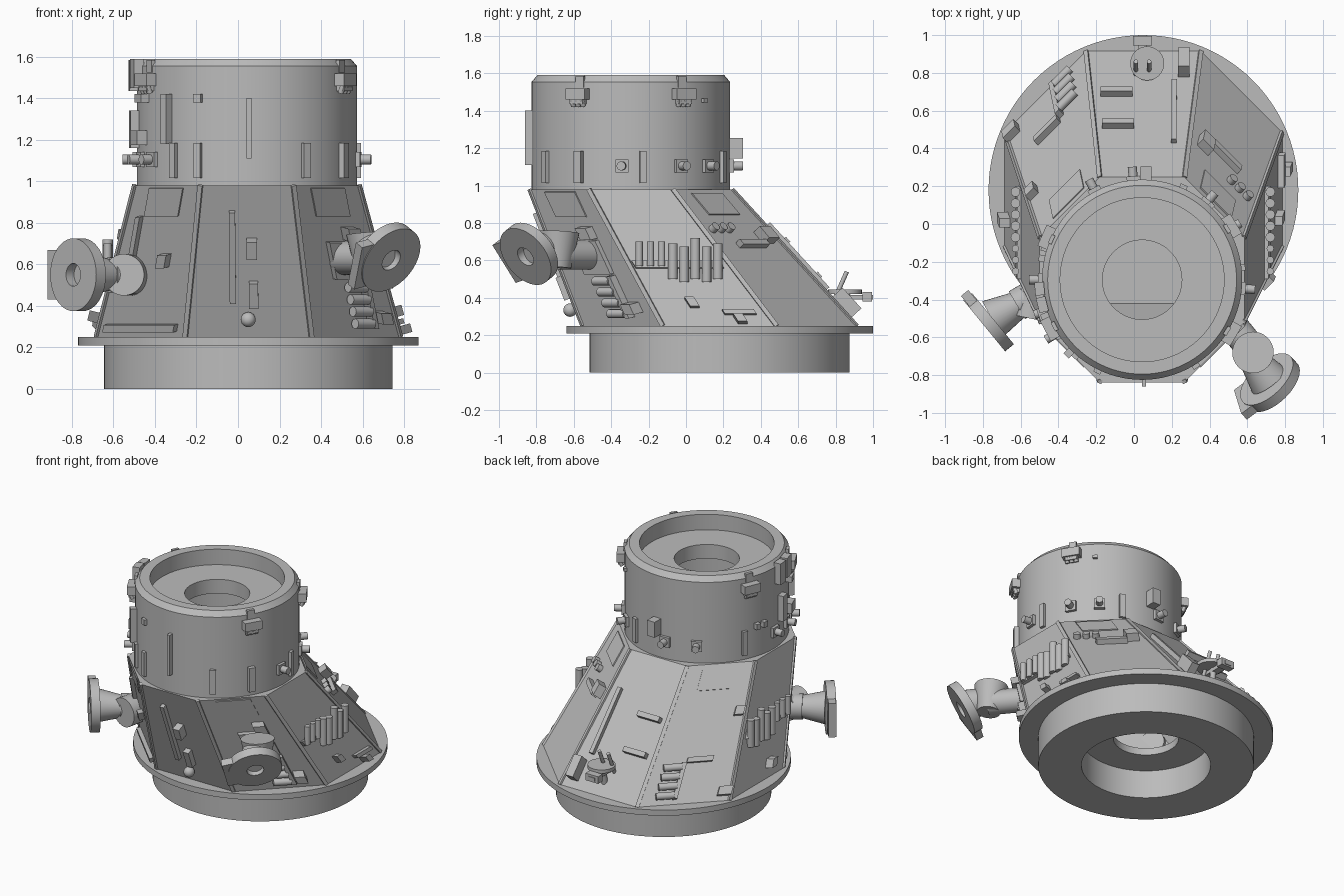
import bpy, bmesh
from math import cos, sin, pi, radians
from mathutils import Matrix, Vector

cube = bpy.data.objects.get("Cube")
if cube:
    bpy.data.objects.remove(cube, do_unlink=True)

grey = bpy.data.materials.new("Satin grey")
grey.use_nodes = True
grey.diffuse_color = (0.5, 0.5, 0.5, 1)
grey.node_tree.nodes["Principled BSDF"].inputs["Base Color"].default_value = (0.5, 0.5, 0.5, 1)

BASE = Vector((0.05, 0.18, 0))
DRUM = Vector((0.043, -0.295, 0))
LOW, HIGH = 0.25, 0.98
Z = Vector((0, 0, 1))


def finish(name, bm, smooth=False):
    bmesh.ops.remove_doubles(bm, verts=bm.verts, dist=1e-5)
    bmesh.ops.recalc_face_normals(bm, faces=bm.faces)
    mesh = bpy.data.meshes.new(name)
    bm.to_mesh(mesh)
    bm.free()
    obj = bpy.data.objects.new(name, mesh)
    bpy.context.collection.objects.link(obj)
    mesh.materials.append(grey)
    if smooth:
        bpy.ops.object.select_all(action='DESELECT')
        obj.select_set(True)
        bpy.context.view_layer.objects.active = obj
        bpy.ops.object.shade_smooth_by_angle(angle=radians(35))
    return obj


def loft(bm, rings):
    """Skin a closed loop of rings."""
    rings = [[bm.verts.new(p) for p in ring] for ring in rings]
    for i, a in enumerate(rings):
        b = rings[(i + 1) % len(rings)]
        for j in range(len(a)):
            k = (j + 1) % len(a)
            bm.faces.new((a[j], a[k], b[k], b[j]))


def lathe(name, profile, loc, axis=Z, seg=32):
    rot = Vector(axis).to_track_quat('Z', 'Y')
    bm = bmesh.new()
    loft(bm, [[Vector(loc) + rot @ Vector((r * cos(2 * pi * i / seg), r * sin(2 * pi * i / seg), h))
               for i in range(seg)] for r, h in profile])
    bmesh.ops.dissolve_degenerate(bm, dist=1e-5, edges=bm.edges)
    return finish(name, bm, True)


def tube(name, p0, p1, r0, r1=None, seg=16):
    p0, p1 = Vector(p0), Vector(p1)
    length = (p1 - p0).length
    return lathe(name, [(0, 0), (r0, 0), (r1 or r0, length), (0, length)], p0, p1 - p0, seg)


def frame(origin, t, up, n):
    m = Matrix((t, up, n)).transposed().to_4x4()
    m.translation = origin
    return m


def box(name, m, w, h, depth, u=0, v=0, sink=0.01):
    """Box standing on the surface described by frame m."""
    bm = bmesh.new()
    bmesh.ops.create_cube(bm, size=1, matrix=m @ Matrix.Translation((u, v, depth / 2 - sink))
                          @ Matrix.Diagonal((w, h, depth, 1)))
    return finish(name, bm)


def panel(angle, u, z):
    """Frame on a sloping side of the octagonal skirt."""
    a = radians(angle)
    d, t = Vector((cos(a), sin(a), 0)), Vector((-sin(a), cos(a), 0))
    b = BASE + d * 0.735 + Z * LOW
    up = DRUM + d * 0.543 + Z * HIGH - b
    p = b + up * ((z - LOW) / (HIGH - LOW)) + t * u
    up.normalize()
    return frame(p, t, up, t.cross(up))


def wall(angle, z):
    """Frame on the drum wall."""
    a = radians(angle)
    d = Vector((cos(a), sin(a), 0))
    return frame(DRUM + d * 0.53 + Z * z, Vector((-sin(a), cos(a), 0)), Z, d)


def octagon(centre, apothem, z):
    r = apothem / cos(pi / 8)
    return [centre + Vector((r * cos(pi / 8 + i * pi / 4), r * sin(pi / 8 + i * pi / 4), z)) for i in range(8)]


# Base ring, skirt and drum
lathe("base_ring", [(0.416, 0), (0.695, 0), (0.695, 0.21), (0.82, 0.21), (0.82, 0.25),
                    (0.21, 0.25), (0.21, 0.2), (0.416, 0.2)], BASE, seg=96)
bm = bmesh.new()
low, high = octagon(BASE, 0.735, LOW), octagon(DRUM, 0.543, HIGH)
loft(bm, [low, high, octagon(DRUM, 0.42, HIGH), octagon(BASE, 0.6, LOW)])
finish("skirt", bm)
lathe("drum", [(0.53, 0.96), (0.53, 1.555), (0.5, 1.59), (0.434, 1.59), (0.434, 1.48), (0.21, 1.48),
               (0.21, 1.38), (0.41, 1.38), (0.41, 0.96)], DRUM, seg=96)

# Seam strips along the skirt corners
for i, (p, q) in enumerate(zip(low, high)):
    up = (q - p).normalized()
    d = Vector((cos(pi / 8 + i * pi / 4), sin(pi / 8 + i * pi / 4), 0))
    t = up.cross(d).normalized()
    box("seam_strip", frame((p + q) / 2, t, up, t.cross(up)), 0.024, (q - p).length, 0.02, sink=0.014)

# Thin hatch plates at the top of the diagonal sides
for angle in (45, 135, -135, -45):
    box("hatch_plate", panel(angle, 0, 0.9), 0.23, 0.15, 0.018)

# Handrails and small boxes on the skirt: angle, u, z, width, height, depth
for item in ((-90, -0.073, 0.64, 0.03, 0.47, 0.04), (-135, 0, 0.295, 0.48, 0.04, 0.04),
             (0, 0.15, 0.32, 0.17, 0.03, 0.05), (45, 0.01, 0.68, 0.2, 0.035, 0.05),
             (90, 0.14, 0.5, 0.17, 0.035, 0.05), (90, 0.13, 0.686, 0.17, 0.035, 0.05),
             (90, -0.165, 0.61, 0.028, 0.47, 0.04), (135, 0.03, 0.477, 0.17, 0.035, 0.05),
             (-135, -0.14, 0.72, 0.03, 0.25, 0.04)):
    box("handrail", panel(*item[:3]), *item[3:])
for item in ((-90, 0.02, 0.685, 0.05, 0.09, 0.07), (-90, 0.027, 0.46, 0.045, 0.13, 0.05),
             (0, -0.07, 0.37, 0.05, 0.06, 0.06), (45, 0.154, 0.72, 0.08, 0.08, 0.07),
             (90, -0.215, 0.345, 0.06, 0.15, 0.09), (135, 0.204, 0.72, 0.06, 0.06, 0.06),
             (135, 0.253, 0.3, 0.09, 0.06, 0.06), (-45, 0.17, 0.35, 0.07, 0.06, 0.09),
             (-45, 0.08, 0.75, 0.08, 0.07, 0.07), (180, 0.1, 0.34, 0.05, 0.06, 0.08),
             (0, 0.13, 0.28, 0.05, 0.05, 0.08), (-135, 0.08, 0.62, 0.06, 0.07, 0.05)):
    box("equipment_box", panel(*item[:3]), *item[3:])
for u in (-0.18, -0.12, -0.06):
    m = panel(45, u, 0.765)
    tube("round_knob", m.translation, m @ Vector((0, 0, 0.035)), 0.024)

# Ball on the front side
bm = bmesh.new()
bmesh.ops.create_uvsphere(bm, u_segments=20, v_segments=12, radius=0.036,
                          matrix=Matrix.Translation(panel(-90, 0, 0.345) @ Vector((0, 0, 0.03))))
finish("front_ball", bm, True)

# Upright bottle racks on the left and right sides
for angle in (0, 180):
    side = 1 if angle == 0 else -1
    for i in range(8):
        m = panel(angle, 0, 0.575)
        y = -0.25 + 0.06 * i
        thin = i < 3
        p = Vector((m.translation.x + side * 0.025, y, 0.57 if thin else 0.485 + 0.015 * (i % 2)))
        tube("rack_bottle", p, p + Z * (0.13 if thin else 0.19 + 0.03 * (i % 3 == 2)), 0.019 if thin else 0.025)
    rail = panel(angle, 0, 0.575)
    rail.translation.y = -0.045
    box("rack_rail", rail, 0.47, 0.045, 0.035)

# Horizontal bottle racks on two diagonal sides
for angle, u, z in ((-45, 0.06, 0.41), (135, -0.12, 0.37)):
    m = panel(angle, u, z)
    box("rack_bar", m, 0.03, 0.25, 0.06, u=0.05)
    for i in range(4):
        v = -0.1 + 0.065 * i
        tube("short_bottle", m @ Vector((-0.08, v, 0.035)), m @ Vector((0.04, v, 0.035)), 0.024)

# Round platform on a bracket at the back
tube("platform_disc", (0.07, 0.85, 0.42), (0.07, 0.85, 0.445), 0.09, seg=32)
upright = frame(Vector((0.045, 0.9, 0.4)), Vector((1, 0, 0)), Vector((0, 1, 0)), Z)
box("platform_arm", upright, 0.05, 0.2, 0.025)
box("platform_end", upright, 0.1, 0.05, 0.05, v=0.07, sink=0.02)
for x in (0.01, 0.08):
    tube("platform_strut", (x, 0.78, 0.36), (x, 0.86, 0.54), 0.012)
tube("platform_post", (0.05, 0.84, 0.3), (0.05, 0.86, 0.43), 0.02)

# Drum fittings: vertical rails as angle, z, width, height, depth
for item in ((-89, 1.255, 0.022, 0.29, 0.045), (-135, 1.3, 0.04, 0.24, 0.05), (-131, 1.1, 0.035, 0.17, 0.03),
             (-116, 1.1, 0.035, 0.17, 0.03), (-58, 1.1, 0.04, 0.17, 0.03), (-31, 1.1, 0.045, 0.17, 0.04),
             (7, 1.1, 0.035, 0.17, 0.03), (66, 1.1, 0.04, 0.17, 0.03), (152, 1.1, 0.035, 0.17, 0.03),
             (-116, 1.4, 0.04, 0.04, 0.03), (47, 1.455, 0.03, 0.02, 0.03), (162, 1.2, 0.035, 0.04, 0.04),
             (168, 1.2, 0.035, 0.04, 0.04), (185, 1.51, 0.07, 0.15, 0.05), (194, 1.52, 0.08, 0.14, 0.05),
             (203, 1.4, 0.08, 0.04, 0.05), (188, 1.25, 0.06, 0.18, 0.05), (200, 1.21, 0.09, 0.07, 0.06),
             (88, 1.2, 0.06, 0.11, 0.08)):
    box("drum_rail", wall(*item[:2]), *item[2:])

# Square mounts with a round nozzle
for angle in (-5, 30, 50, 95, 118, 180, 198, 212):
    m = wall(angle, 1.105)
    box("nozzle_mount", m, 0.07, 0.07, 0.03)
    tube("nozzle", m.translation, m @ Vector((0, 0, 0.07)), 0.024)

# Hooded lamps near the rim
for angle in (-31, 31, 156, 208):
    m = wall(angle, 1.49)
    box("lamp_hood", m, 0.12, 0.06, 0.06)
    box("lamp_base", m, 0.08, 0.05, 0.05, v=-0.03)
    box("rim_tab", m, 0.05, 0.06, 0.02, v=0.065, sink=0.015)
    for u in (-0.03, 0, 0.03):
        tube("lamp", m @ Vector((u, -0.065, 0.015)), m @ Vector((u, -0.03, 0.03)), 0.014)


# Round flanged heads on side arms
def flange_head(name, centre, normal, tab_dir):
    c, n = Vector(centre), Vector(normal).normalized()
    lathe(name, [(0.055, -0.03), (0.175, -0.03), (0.175, 0.03), (0.055, 0.03)], c, n, 48)
    lathe(name + "_plug", [(0, -0.029), (0.06, -0.029), (0.06, -0.02), (0, -0.02)], c, n, 32)
    t = Vector(tab_dir)
    t = (t - n * t.dot(n)).normalized()
    box(name + "_tab", frame(c, t, n.cross(t), n), 0.09, 0.24, 0.05, u=0.155, sink=0.025)


flange_head("left_head", (0.72, -0.84, 0.635), (0.6, -0.62, -0.5), (-0.7, -0.7, -0.3))
tube("left_arm", (0.45, -0.45, 0.63), (0.645, -0.69, 0.63), 0.08, seg=32)
tube("left_elbow", (0.645, -0.69, 0.56), (0.63, -0.68, 0.75), 0.075, 0.11, 32)
tube("left_neck", (0.63, -0.72, 0.68), (0.715, -0.83, 0.64), 0.075, 0.11, 32)
box("left_arm_mount", panel(-45, 0.02, 0.62), 0.2, 0.2, 0.04)

flange_head("right_head", (-0.77, -0.52, 0.55), (-0.77, -0.63, 0), (-0.63, 0.77, 0))
tube("right_arm", (-0.4, -0.3, 0.55), (-0.62, -0.43, 0.55), 0.085, seg=32)
tube("right_elbow", (-0.52, -0.36, 0.55), (-0.55, -0.5, 0.55), 0.1, seg=32)
tube("right_neck", (-0.6, -0.42, 0.55), (-0.75, -0.505, 0.55), 0.07, 0.11, 32)
